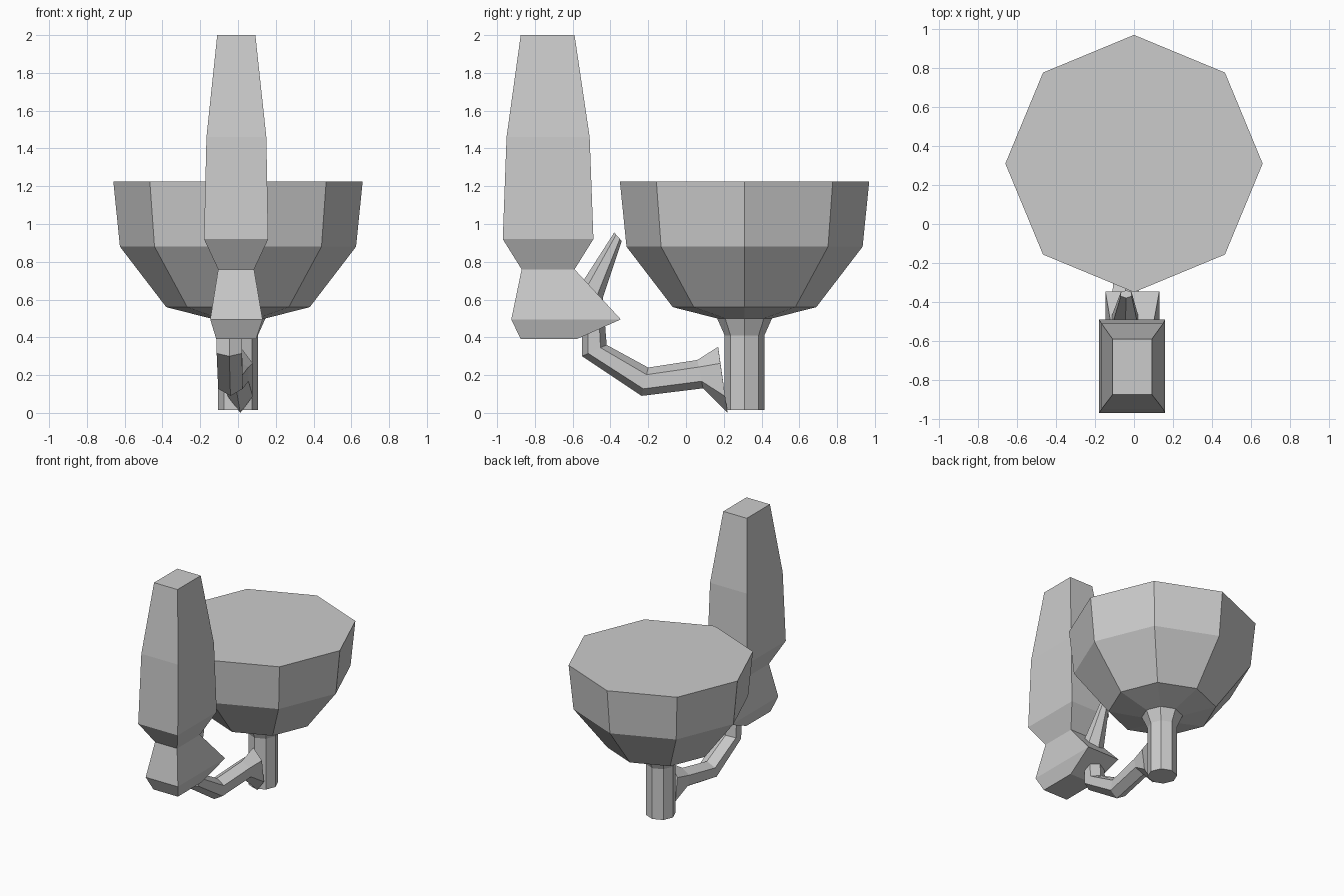
import bpy, bmesh
from math import sin, cos, pi
from mathutils import Vector

if "Cube" in bpy.data.objects:
    bpy.data.objects.remove(bpy.data.objects["Cube"])


def loft(name, rings):
    """Skin a list of equal-length point rings and cap both ends."""
    bm = bmesh.new()
    loops = [[bm.verts.new(p) for p in ring] for ring in rings]
    n = len(loops[0])
    for a, b in zip(loops, loops[1:]):
        for i in range(n):
            j = (i + 1) % n
            bm.faces.new((a[i], a[j], b[j], b[i]))
    bm.faces.new(loops[0][::-1])
    bm.faces.new(loops[-1])
    bmesh.ops.recalc_face_normals(bm, faces=bm.faces)
    mesh = bpy.data.meshes.new(name)
    bm.to_mesh(mesh)
    bm.free()
    obj = bpy.data.objects.new(name, mesh)
    bpy.context.collection.objects.link(obj)
    return obj


def circle(cx, cy, z, r, n=8):
    return [(cx + r * cos(2 * pi * i / n), cy + r * sin(2 * pi * i / n), z) for i in range(n)]


def rect(z, x0, x1, y0, y1):
    return [(x0, y0, z), (x1, y0, z), (x1, y1, z), (x0, y1, z)]


def hexagon(x, inner, outer, half_width):
    """Hexagon with one corner at the inner (y, z) point and one at the outer."""
    a, b = Vector((x, *inner)), Vector((x, *outer))
    mid, v = (a + b) / 2, (a - b) / 2
    u = Vector((half_width / sin(pi / 3), 0, 0))
    return [mid + v * cos(i * pi / 3) + u * sin(i * pi / 3) for i in range(6)]


# Octagonal bowl with its stem
bowl_profile = [(0.015, 0.105), (0.41, 0.105), (0.50, 0.145),
                (0.56, 0.38), (0.88, 0.625), (1.225, 0.66)]
loft("bowl_and_stem", [circle(0, 0.31, z, r) for z, r in bowl_profile])

# Mouthpiece: four-sided column with a flared foot
mouthpiece = [(0.39, -0.115, 0.095, -0.875, -0.58),
              (0.495, -0.147, 0.13, -0.925, -0.345),
              (0.76, -0.105, 0.085, -0.87, -0.59),
              (0.92, -0.18, 0.16, -0.97, -0.49),
              (1.46, -0.167, 0.15, -0.95, -0.51),
              (2.0, -0.11, 0.092, -0.875, -0.59)]
loft("mouthpiece", [rect(*row) for row in mouthpiece])

# Curved hexagonal pipe joining the stem and the mouthpiece
loft("connecting_pipe", [
    hexagon(0.012, (0.17, 0.35), (0.22, 0.0), 0.066),
    hexagon(-0.01, (0.06, 0.28), (0.09, 0.13), 0.065),
    hexagon(-0.04, (-0.20, 0.24), (-0.235, 0.09), 0.065),
    hexagon(-0.046, (-0.42, 0.36), (-0.55, 0.30), 0.067),
    hexagon(-0.046, (-0.44, 0.61), (-0.55, 0.69), 0.067),
    hexagon(-0.04, (-0.34, 0.91), (-0.38, 0.955), 0.028),
])
